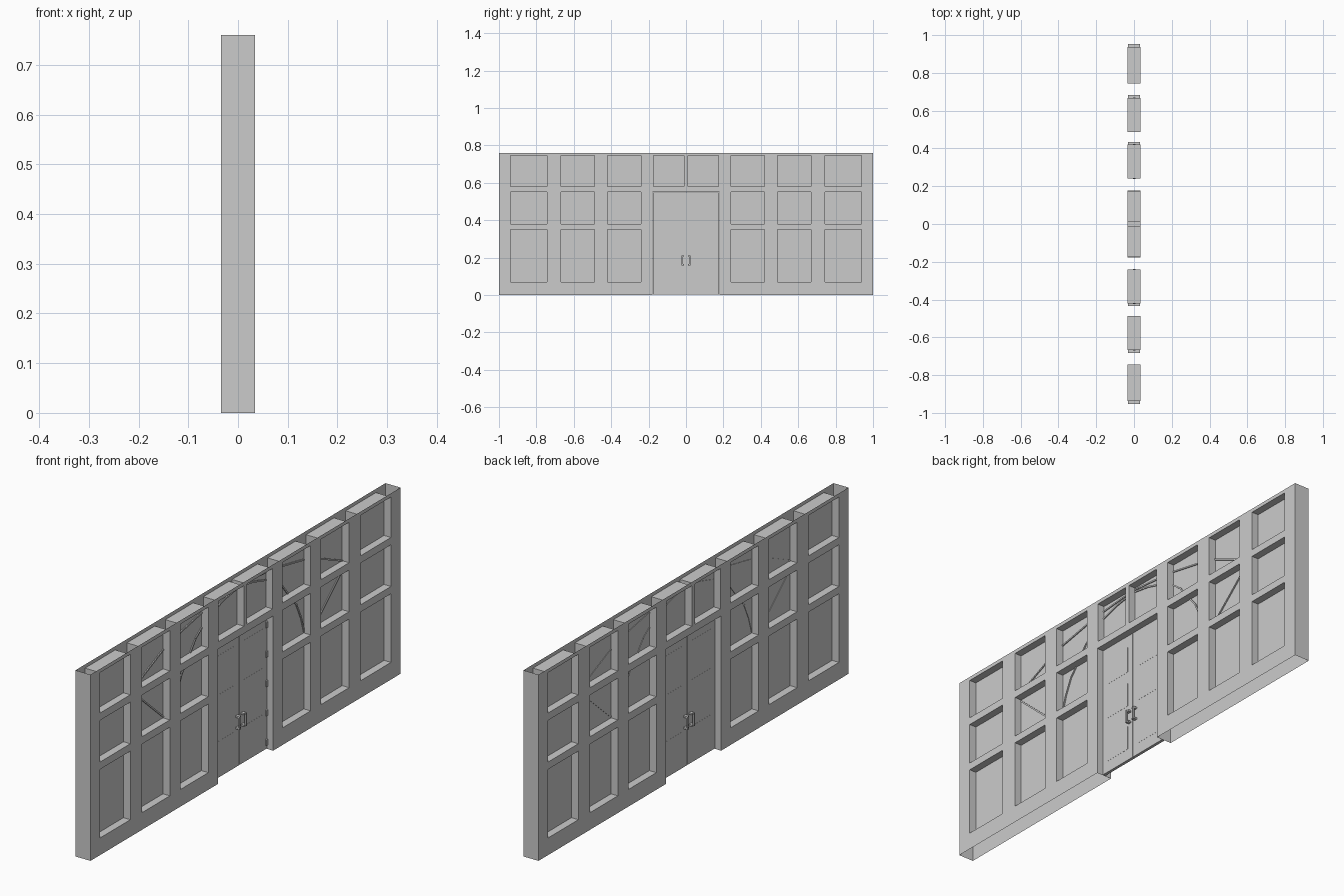
import bpy
import bmesh
from mathutils import Vector

cube = bpy.data.objects.get("Cube")
if cube:
    bpy.data.objects.remove(cube, do_unlink=True)

# Overall sizes: half depth, half length, height
D, L, H = 0.034, 1.0, 0.76

grey = bpy.data.materials.new("plain grey")
grey.use_nodes = True
colour = (0.6, 0.6, 0.6, 1)
grey.diffuse_color = colour
grey.node_tree.nodes["Principled BSDF"].inputs["Base Color"].default_value = colour


def finish(bm, name):
    mesh = bpy.data.meshes.new(name)
    bm.to_mesh(mesh)
    bm.free()
    mesh.materials.append(grey)
    obj = bpy.data.objects.new(name, mesh)
    bpy.context.collection.objects.link(obj)
    return obj


def quad(bm, points):
    bm.faces.new([bm.verts.new(p) for p in points])


def add_box(bm, x0, x1, y0, y1, z0, z1):
    verts = bmesh.ops.create_cube(bm, size=1)["verts"]
    for v in verts:
        v.co = Vector(((x0 + x1) / 2 + v.co.x * (x1 - x0),
                       (y0 + y1) / 2 + v.co.y * (y1 - y0),
                       (z0 + z1) / 2 + v.co.z * (z1 - z0)))


def add_bar(bm, a, b, width, x0, x1):
    """Flat bar from a to b, both (y, z) points."""
    a, b = Vector(a), Vector(b)
    along = b - a
    side = Vector((-along.y, along.x)).normalized() * width / 2
    verts = bmesh.ops.create_cube(bm, size=1)["verts"]
    for v in verts:
        p = a + along * (v.co.y + 0.5) + side * (2 * v.co.z)
        v.co = Vector((x0 if v.co.x < 0 else x1, p.x, p.y))
    bmesh.ops.recalc_face_normals(bm, faces=bm.faces[:])


# Openings as (y0, y1, z0, z1)
columns = [(0.24, 0.42), (0.488, 0.668), (0.743, 0.938)]
rows = [(0.07, 0.35), (0.38, 0.55), (0.58, 0.745)]
windows = [(y0, y1, z0, z1) for y0, y1 in columns for z0, z1 in rows]
windows.append((0.01, 0.175, *rows[2]))
windows += [(-y1, -y0, z0, z1) for y0, y1, z0, z1 in windows]
door = (-0.178, 0.178, 0, 0.55)
openings = windows + [door]

# Hollow wall: two pierced sheets, end caps and opening reveals, open above and below
bm = bmesh.new()
ys = sorted({-L, L} | {y for o in openings for y in o[:2]})
zs = sorted({0, H} | {z for o in openings for z in o[2:]})
for y0, y1 in zip(ys, ys[1:]):
    for z0, z1 in zip(zs, zs[1:]):
        cy, cz = (y0 + y1) / 2, (z0 + z1) / 2
        if any(o[0] < cy < o[1] and o[2] < cz < o[3] for o in openings):
            continue
        ring = [(y0, z0), (y1, z0), (y1, z1), (y0, z1)]
        quad(bm, [(D, y, z) for y, z in ring])
        quad(bm, [(-D, y, z) for y, z in reversed(ring)])
quad(bm, [(-D, -L, 0), (D, -L, 0), (D, -L, H), (-D, -L, H)])
quad(bm, [(D, L, 0), (-D, L, 0), (-D, L, H), (D, L, H)])
for o in openings:
    y0, y1, z0, z1 = o
    quad(bm, [(-D, y0, z0), (-D, y0, z1), (D, y0, z1), (D, y0, z0)])
    quad(bm, [(D, y1, z0), (D, y1, z1), (-D, y1, z1), (-D, y1, z0)])
    quad(bm, [(-D, y0, z1), (-D, y1, z1), (D, y1, z1), (D, y0, z1)])
    if o != door:
        quad(bm, [(-D, y0, z0), (D, y0, z0), (D, y1, z0), (-D, y1, z0)])
bmesh.ops.remove_doubles(bm, verts=bm.verts[:], dist=0.0001)
finish(bm, "wall_frame")

# Narrow blocks beside the outer edge of each window column, inside the wall
bm = bmesh.new()
for y0, y1 in columns:
    for lo, hi in ((y1, y1 + 0.015), (-y1 - 0.015, -y1)):
        add_box(bm, -D + 0.001, D - 0.001, lo, hi, *rows[0])
finish(bm, "hidden_post_blocks")

# Central panes
bm = bmesh.new()
for w in windows:
    add_box(bm, -0.003, 0.003, *w)
finish(bm, "window_panes")

# Arched and diagonal glazing bars, mirrored across the centre
paths = [
    [(0.668, 0.58), (0.488, 0.66)],
    [(0.42, 0.68), (0.24, 0.715)],
    [(0.175, 0.722), (0.01, 0.737)],
    [(0.175, 0.69), (0.09, 0.715), (0.01, 0.728)],
    [(0.42, 0.385), (0.40, 0.45), (0.37, 0.515), (0.34, 0.55)],
    [(0.315, 0.58), (0.28, 0.625), (0.24, 0.655)],
    [(0.668, 0.545), (0.488, 0.385)],
]
bm = bmesh.new()
for path in paths:
    for a, b in zip(path, path[1:]):
        for s in (-1, 1):
            add_bar(bm, (s * a[0], a[1]), (s * b[0], b[1]), 0.006, -0.005, 0.007)
finish(bm, "glazing_bars")

# Double door with shallow panels
bm = bmesh.new()
for s in (-1, 1):
    lo, hi = sorted((s * 0.0006, s * 0.177))
    add_box(bm, -0.006, 0.006, lo, hi, 0.002, 0.549)
    lo, hi = sorted((s * 0.03, s * 0.15))
    for z0, z1 in ((0.05, 0.15), (0.24, 0.34), (0.39, 0.5)):
        add_box(bm, -0.0065, 0.0065, lo, hi, z0, z1)
finish(bm, "door_leaves")

# Bracket handles on both faces of both leaves
bm = bmesh.new()
for s in (-1, 1):
    y0, y1 = sorted((s * 0.017, s * 0.024))
    for f in (-1, 1):
        x0, x1 = sorted((f * 0.018, f * 0.024))
        add_box(bm, x0, x1, y0, y1, 0.158, 0.212)
        x0, x1 = sorted((f * 0.006, f * 0.02))
        e0, e1 = sorted((s * 0.01, s * 0.024))
        for z in (0.158, 0.205):
            add_box(bm, x0, x1, e0, e1, z, z + 0.007)
finish(bm, "door_handles")

# Hinges down one jamb
bm = bmesh.new()
for z in (0.03, 0.15, 0.27, 0.39, 0.51):
    add_box(bm, 0.006, 0.012, 0.168, 0.177, z - 0.012, z + 0.012)
finish(bm, "door_hinges")
